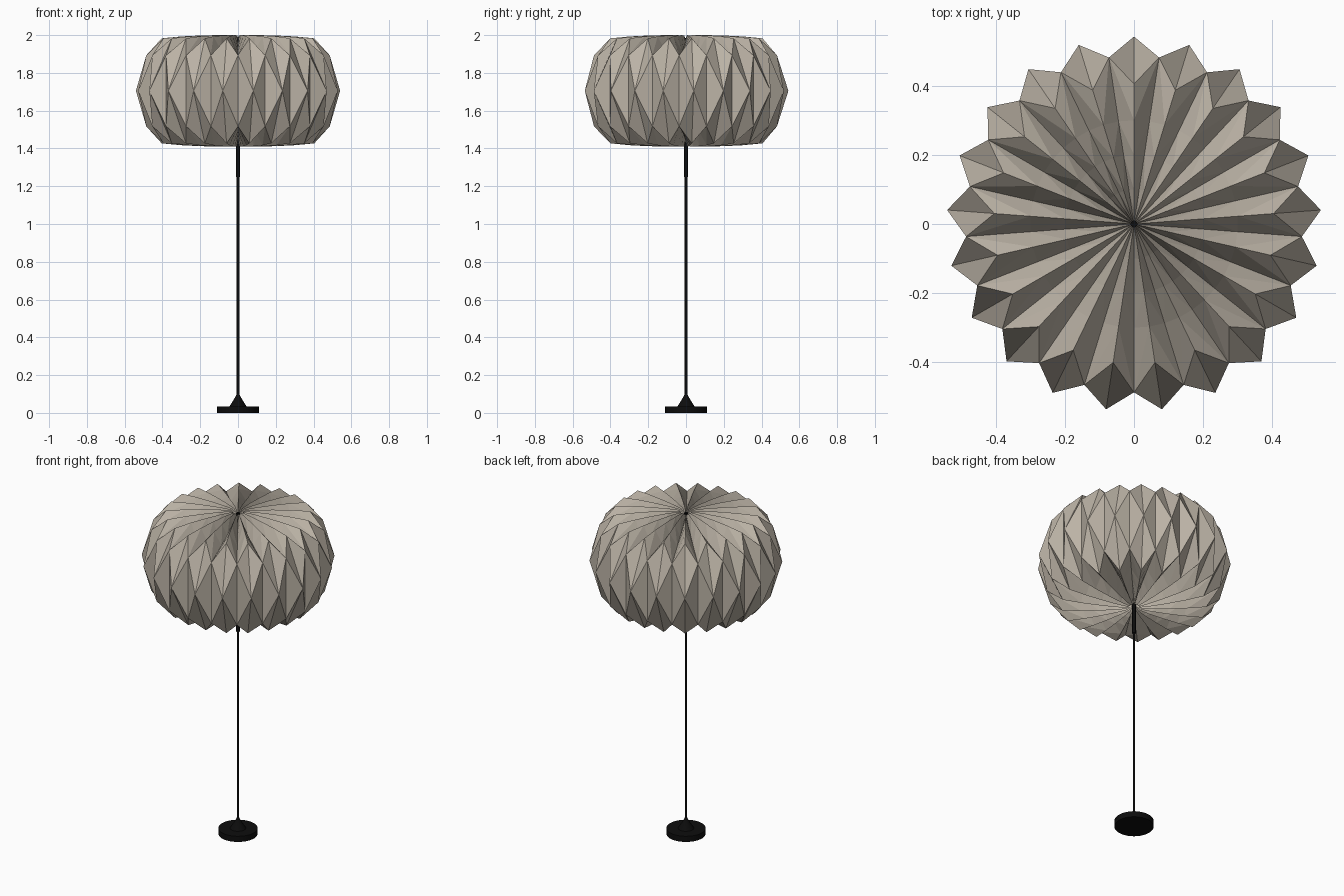
import bpy, bmesh, math

if "Cube" in bpy.data.objects:
    bpy.data.objects.remove(bpy.data.objects["Cube"])

N = 21                 # pleats around the shade
MID = 1.705            # height of the shade's middle row


def material(name, rgb):
    m = bpy.data.materials.new(name)
    m.diffuse_color = (*rgb, 1)
    m.use_nodes = True
    m.node_tree.nodes["Principled BSDF"].inputs["Base Color"].default_value = m.diffuse_color
    return m


PAPER = material("warm grey paper", (0.50, 0.45, 0.38))
BLACK = material("black metal", (0.004, 0.004, 0.004))


def finish(bm, name, mat):
    bmesh.ops.remove_doubles(bm, verts=bm.verts, dist=1e-5)
    bmesh.ops.recalc_face_normals(bm, faces=bm.faces)
    me = bpy.data.meshes.new(name)
    bm.to_mesh(me)
    bm.free()
    me.materials.append(mat)
    ob = bpy.data.objects.new(name, me)
    bpy.context.collection.objects.link(ob)
    return ob


def lathe(name, profile, mat, steps=32):
    bm = bmesh.new()
    vs = [bm.verts.new((r, 0, z)) for r, z in profile]
    es = [bm.edges.new(p) for p in zip(vs, vs[1:])]
    bmesh.ops.spin(bm, geom=vs + es, cent=(0, 0, 0), axis=(0, 0, 1),
                   angle=2 * math.pi, steps=steps)
    ob = finish(bm, name, mat)
    for p in ob.data.polygons:
        p.use_smooth = True
    ob.data.set_sharp_from_angle(angle=math.radians(35))
    return ob


# Pleated paper shade: folded diamonds around the side, fan pleats on top and bottom
# (radius, height above the middle) from rim to centre
RIDGE = [(0.405, 0.278), (0.3, 0.288), (0.2, 0.293), (0.1, 0.295), (0.04, 0.293), (0.006, 0.265)]
VALLEY = [(0.487, 0.188), (0.3, 0.212), (0.2, 0.227), (0.1, 0.243), (0.04, 0.254), (0.006, 0.262)]
bm = bmesh.new()


def vert(k, r, h):
    a = math.pi / 2 + k * 2 * math.pi / N
    return bm.verts.new((r * math.cos(a), r * math.sin(a), MID + h))


def face(*pts):
    bm.faces.new([vert(*p) for p in pts])


for k in range(N):
    tip = (k, 0.542, 0)
    for s in (-0.5, 0.5):
        v = k + s
        # half of the tall diamond between two tips
        face(tip, (v, VALLEY[0][0], VALLEY[0][1]), (v, VALLEY[0][0], -VALLEY[0][1]))
        for side in (1, -1):
            rid = [(k, r, h * side) for r, h in RIDGE]
            val = [(v, r, h * side) for r, h in VALLEY]
            # half of the diamond above or below a tip
            face(tip, val[0], rid[0])
            # pleat running to the centre
            for i in range(len(rid) - 1):
                face(rid[i], val[i], rid[i + 1])
                face(val[i], val[i + 1], rid[i + 1])
finish(bm, "pleated_shade", PAPER)

# Stand
lathe("upper_tube", [(0, 1.25), (0.01, 1.25), (0.01, 1.985), (0, 1.985)], BLACK, 16)
lathe("pole", [(0, 0.03), (0.007, 0.03), (0.007, 1.26), (0, 1.26)], BLACK, 16)
lathe("base_cone", [(0.045, 0.034), (0.012, 0.088), (0.007, 0.1), (0, 0.1)], BLACK)
lathe("base_disc", [(0, 0), (0.11, 0), (0.11, 0.035), (0, 0.035)], BLACK, 48)
